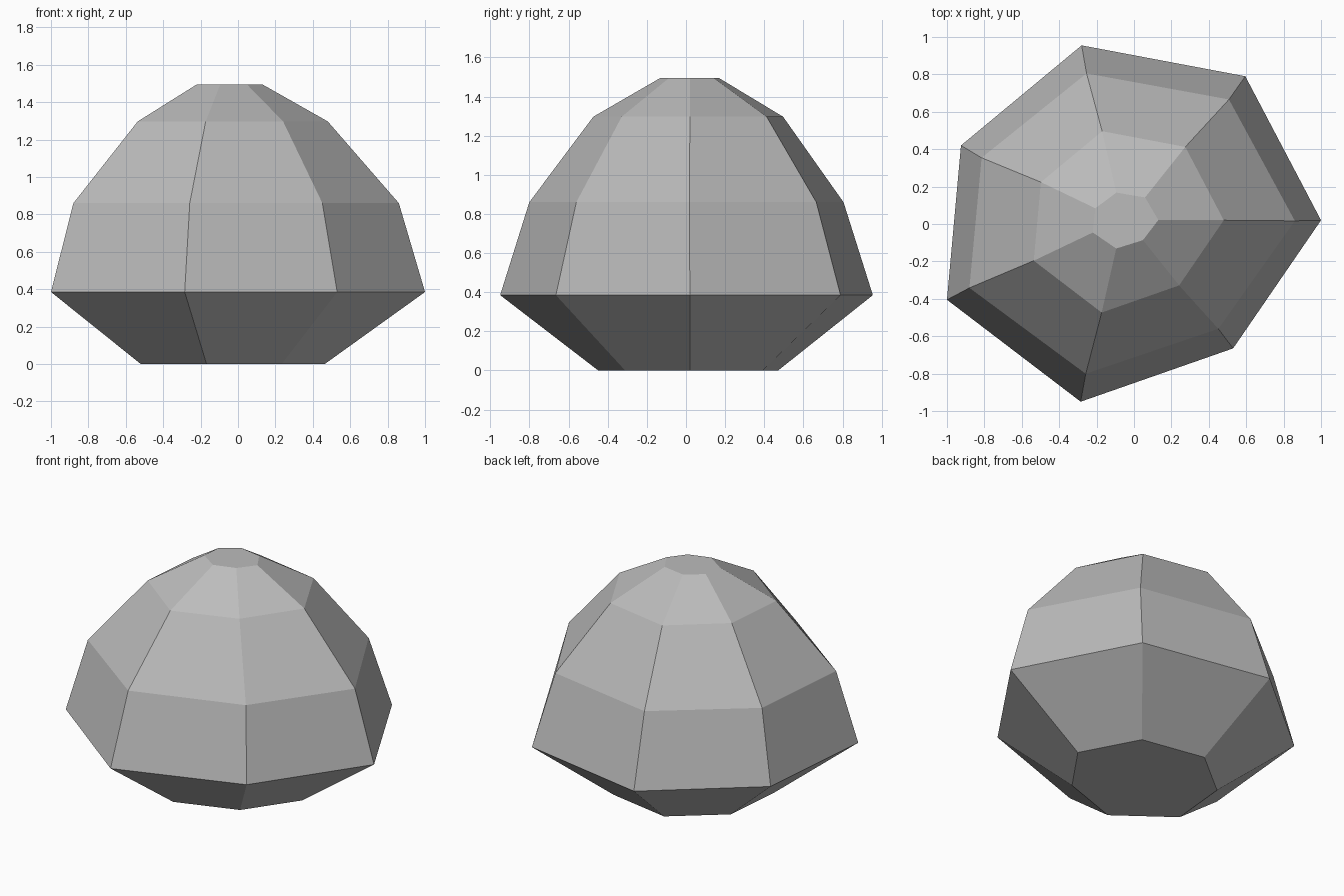
import bpy
import bmesh

# Remove the default cube only
cube = bpy.data.objects.get("Cube")
if cube:
    bpy.data.objects.remove(cube, do_unlink=True)

# Plain stone grey
grey = bpy.data.materials.new("stone_grey")
grey.use_nodes = True
colour = (0.5, 0.5, 0.5, 1)
grey.diffuse_color = colour
grey.node_tree.nodes["Principled BSDF"].inputs["Base Color"].default_value = colour

# Uneven seven-sided outline at the widest level, anticlockwise from +x
OUTLINE = [(1, 0.02), (0.595, 0.79), (-0.28, 0.955), (-0.925, 0.42),
           (-1, -0.405), (-0.285, -0.95), (0.53, -0.665)]

# Each level: height, x scale, y scale, x shift, y shift
LEVELS = [(0, 0.492, 0.483, -0.028, 0.01),
          (0.385, 1, 1, 0, 0),
          (0.86, 0.87, 0.843, -0.01, 0),
          (1.297, 0.508, 0.509, -0.028, 0.01),
          (1.495, 0.175, 0.157, -0.045, 0.018)]


def build_stone():
    """Stack scaled copies of the outline, bridge them and cap both ends."""
    bm = bmesh.new()
    rings = [[bm.verts.new((x * sx + dx, y * sy + dy, z)) for x, y in OUTLINE]
             for z, sx, sy, dx, dy in LEVELS]
    count = len(OUTLINE)
    for low, high in zip(rings, rings[1:]):
        for i in range(count):
            j = (i + 1) % count
            bm.faces.new((low[i], low[j], high[j], high[i]))
    bm.faces.new(rings[0][::-1])
    bm.faces.new(rings[-1])
    bmesh.ops.recalc_face_normals(bm, faces=bm.faces)
    mesh = bpy.data.meshes.new("faceted_rock")
    bm.to_mesh(mesh)
    bm.free()
    mesh.materials.append(grey)
    rock = bpy.data.objects.new("faceted_rock", mesh)
    bpy.context.collection.objects.link(rock)


build_stone()
